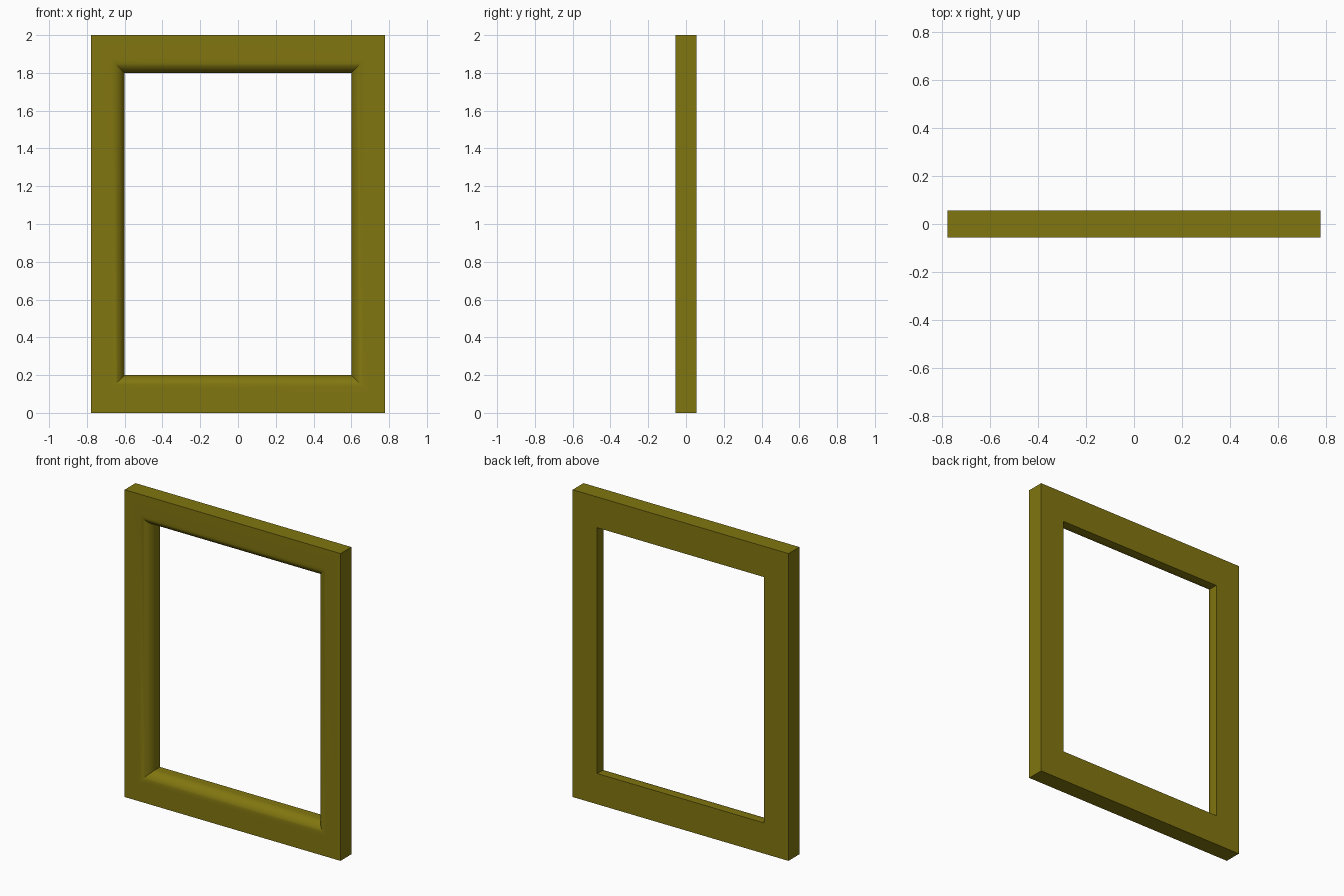
import bpy, bmesh, math

if "Cube" in bpy.data.objects:
    bpy.data.objects.remove(bpy.data.objects["Cube"])

OX, H, D = 0.777, 2.0, 0.056      # outer half width, height, half depth
IX, Z0, Z1 = 0.60, 0.20, 1.80     # opening
R, SEG = 0.07, 10                 # rounded front lip of the opening


def ring(bm, hx, z0, z1, y):
    return [bm.verts.new(p) for p in
            ((-hx, y, z0), (hx, y, z0), (hx, y, z1), (-hx, y, z1))]


# Closed cross-section swept round four mitred corners
bm = bmesh.new()
rings = [ring(bm, OX, 0, H, D), ring(bm, OX, 0, H, -D)]
for i in range(SEG + 1):
    a = math.pi / 2 * i / SEG
    d = R * (1 - math.sin(a))
    rings.append(ring(bm, IX + d, Z0 - d, Z1 + d, -D + R * (1 - math.cos(a))))
rings.append(ring(bm, IX, Z0, Z1, D))
for k, a in enumerate(rings):
    b = rings[(k + 1) % len(rings)]
    for j in range(4):
        n = (j + 1) % 4
        bm.faces.new((a[j], a[n], b[n], b[j]))
bmesh.ops.recalc_face_normals(bm, faces=bm.faces)

mesh = bpy.data.meshes.new("window_frame")
bm.to_mesh(mesh)
bm.free()
frame = bpy.data.objects.new("window_frame", mesh)
bpy.context.collection.objects.link(frame)

# Olive paint
mat = bpy.data.materials.new("olive_paint")
mat.diffuse_color = (0.22, 0.18, 0.005, 1)
mat.use_nodes = True
mat.node_tree.nodes["Principled BSDF"].inputs["Base Color"].default_value = mat.diffuse_color
mesh.materials.append(mat)

# Smooth lip, crisp edges
bpy.context.view_layer.objects.active = frame
frame.select_set(True)
bpy.ops.object.shade_smooth_by_angle(angle=math.radians(30))
